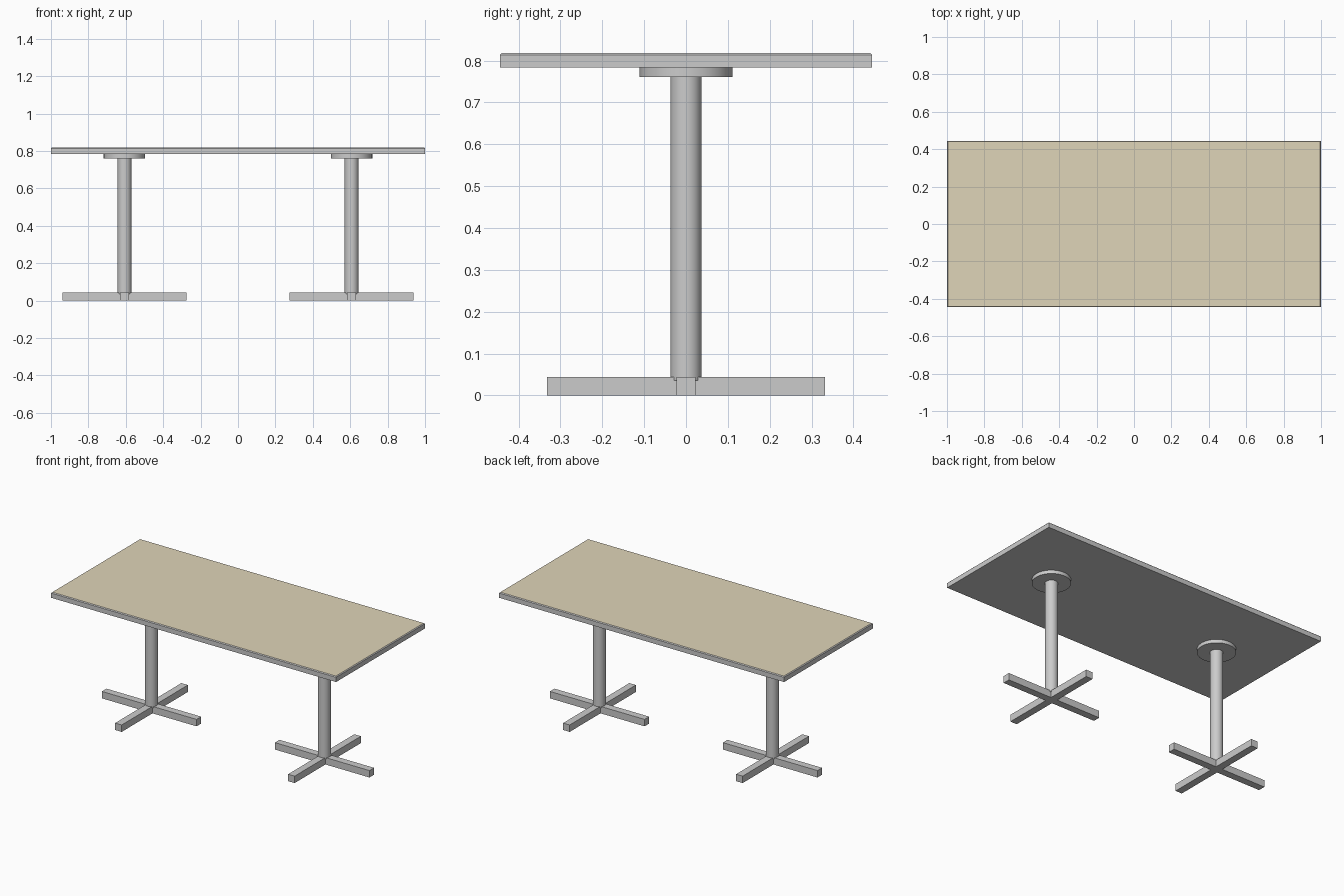
import bpy, bmesh, math

if "Cube" in bpy.data.objects:
    bpy.data.objects.remove(bpy.data.objects["Cube"])

LEG_X = 0.607


def extrude_profile(name, pts, z0, z1, x=0.0):
    """Extrude a flat outline between two heights."""
    bm = bmesh.new()
    low = [bm.verts.new((px, py, z0)) for px, py in pts]
    high = [bm.verts.new((px, py, z1)) for px, py in pts]
    bm.faces.new(low[::-1])
    bm.faces.new(high)
    n = len(pts)
    for i in range(n):
        j = (i + 1) % n
        bm.faces.new((low[i], low[j], high[j], high[i]))
    me = bpy.data.meshes.new(name)
    bm.to_mesh(me)
    bm.free()
    ob = bpy.data.objects.new(name, me)
    ob.location.x = x
    bpy.context.collection.objects.link(ob)
    return ob


def cylinder(name, r, z0, z1, x, sides=32):
    bpy.ops.mesh.primitive_cylinder_add(
        vertices=sides, radius=r, depth=z1 - z0, location=(x, 0, (z0 + z1) / 2))
    ob = bpy.context.object
    ob.name = name
    bpy.ops.object.shade_smooth_by_angle(angle=math.radians(30))
    return ob


# Tabletop: grey slab with a chamfered upper edge and a tan top face
hx, hy = 1.0, 0.445
top = extrude_profile("tabletop", [(-hx, -hy), (hx, -hy), (hx, hy), (-hx, hy)], 0.783, 0.818)
tan = bpy.data.materials.new("tan_laminate")
tan.diffuse_color = (0.74, 0.66, 0.48, 1)
tan.use_nodes = True
tan.node_tree.nodes["Principled BSDF"].inputs["Base Color"].default_value = tan.diffuse_color
top.data.materials.append(None)
top.data.materials.append(tan)
bm = bmesh.new()
bm.from_mesh(top.data)
rim = [e for e in bm.edges if all(v.co.z > 0.8 for v in e.verts)]
bmesh.ops.bevel(bm, geom=rim, offset=0.005, segments=1, affect='EDGES')
for f in bm.faces:
    f.material_index = 1 if f.normal.z > 0.99 else 0
bm.to_mesh(top.data)
bm.free()

# Two pedestals: cross foot, round column and mounting plate
w, r = 0.023, 0.332
cross = [(w, w), (w, r), (-w, r), (-w, w), (-r, w), (-r, -w),
         (-w, -w), (-w, -r), (w, -r), (w, -w), (r, -w), (r, w)]
for side, s in (("left", -1), ("right", 1)):
    x = s * LEG_X
    extrude_profile(side + "_cross_foot", cross, 0.0, 0.044, x)
    cylinder(side + "_column", 0.037, 0.035, 0.765, x)
    cylinder(side + "_mounting_plate", 0.111, 0.761, 0.783, x)
